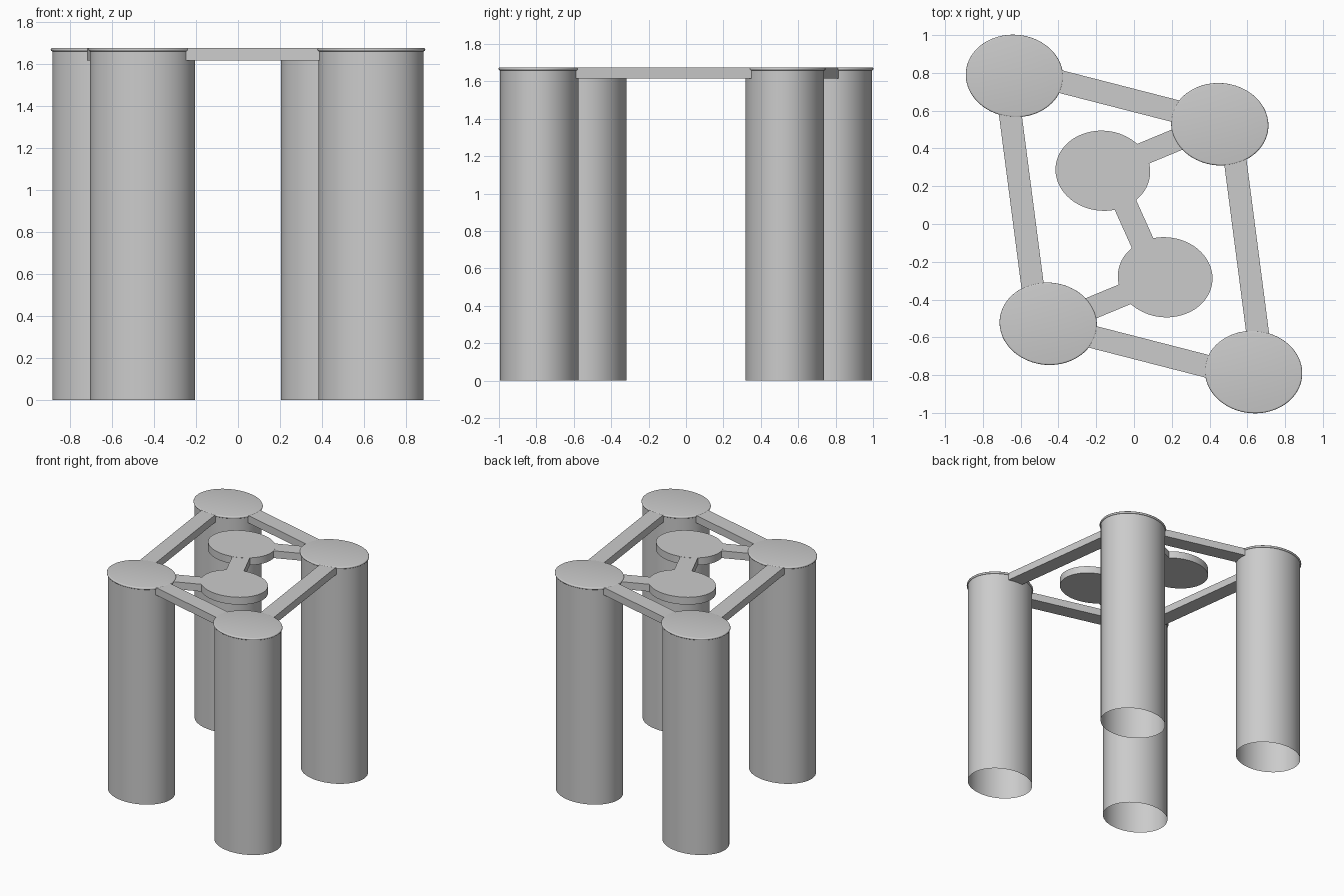
import bpy, bmesh
from math import cos, sin, tau, radians, pi
from mathutils import Vector

if "Cube" in bpy.data.objects:
    bpy.data.objects.remove(bpy.data.objects["Cube"])

TOP, UNDER = 1.675, 1.615
TILT = radians(-5)   # slight turn of the oval sections


def finish(name, bm, smooth=True):
    bmesh.ops.recalc_face_normals(bm, faces=bm.faces)
    me = bpy.data.meshes.new(name)
    bm.to_mesh(me)
    bm.free()
    ob = bpy.data.objects.new(name, me)
    bpy.context.collection.objects.link(ob)
    if smooth:
        bpy.ops.object.select_all(action='DESELECT')
        ob.select_set(True)
        bpy.context.view_layer.objects.active = ob
        bpy.ops.object.shade_smooth_by_angle(angle=radians(35))
    return ob


def oval_loft(name, centre, profile, rx, ry, cap_bottom, n=72):
    """Stack oval rings; profile holds (radius offset, height) pairs."""
    bm = bmesh.new()
    rings = []
    for off, z in profile:
        ring = []
        for i in range(n):
            a = tau * i / n
            u, v = (rx + off) * cos(a), (ry + off) * sin(a)
            ring.append(bm.verts.new((centre[0] + u * cos(TILT) - v * sin(TILT),
                                      centre[1] + u * sin(TILT) + v * cos(TILT), z)))
        rings.append(ring)
    for r, s in zip(rings, rings[1:]):
        for i in range(n):
            j = (i + 1) % n
            bm.faces.new((r[i], r[j], s[j], s[i]))
    bm.faces.new(rings[-1])
    if cap_bottom:
        bm.faces.new(rings[0])
    return finish(name, bm)


def bar(name, a, b, width=0.12, z0=UNDER, z1=TOP - 0.002):
    a, b = Vector(a), Vector(b)
    d = (b - a).normalized() * width / 2
    p = Vector((-d.y, d.x))
    bm = bmesh.new()
    base = bm.faces.new([bm.verts.new((q.x, q.y, z0)) for q in (a + p, a - p, b - p, b + p)])
    ext = bmesh.ops.extrude_face_region(bm, geom=[base], use_keep_orig=True)
    bmesh.ops.translate(bm, vec=(0, 0, z1 - z0),
                        verts=[v for v in ext['geom'] if isinstance(v, bmesh.types.BMVert)])
    return finish(name, bm, False)


# open-bottomed leg with a rounded lip under its closed top
lip = [(-0.003 + 0.008 * sin(pi * k / 8), 1.658 + 0.0085 * (1 - cos(pi * k / 8)))
       for k in range(9)]
leg_profile = [(-0.003, 0), (-0.003, 1.658)] + lip[1:]

# everything is repeated by a half turn about z
for side, s in (("back", 1), ("front", -1)):
    def t(x, y):
        return (s * x, s * y)

    oval_loft(side + "_outer_leg", t(-0.633, 0.784), leg_profile, 0.253, 0.213, False)
    oval_loft(side + "_inner_leg", t(0.454, 0.528), leg_profile, 0.253, 0.213, False)
    oval_loft(side + "_centre_disc", t(-0.165, 0.282), [(0, UNDER), (0, TOP - 0.003)],
              0.251, 0.212, True)
    bar(side + "_cross_rail", t(-0.60, 0.808), t(0.42, 0.546))
    bar(side + "_side_rail", t(-0.677, 0.75), t(-0.517, -0.48))
    bar(side + "_disc_link", t(-0.06, 0.327), t(0.35, 0.497), z1=TOP - 0.004)
bar("middle_link", (-0.095, 0.211), (0.095, -0.211), 0.125, z1=TOP - 0.004)
